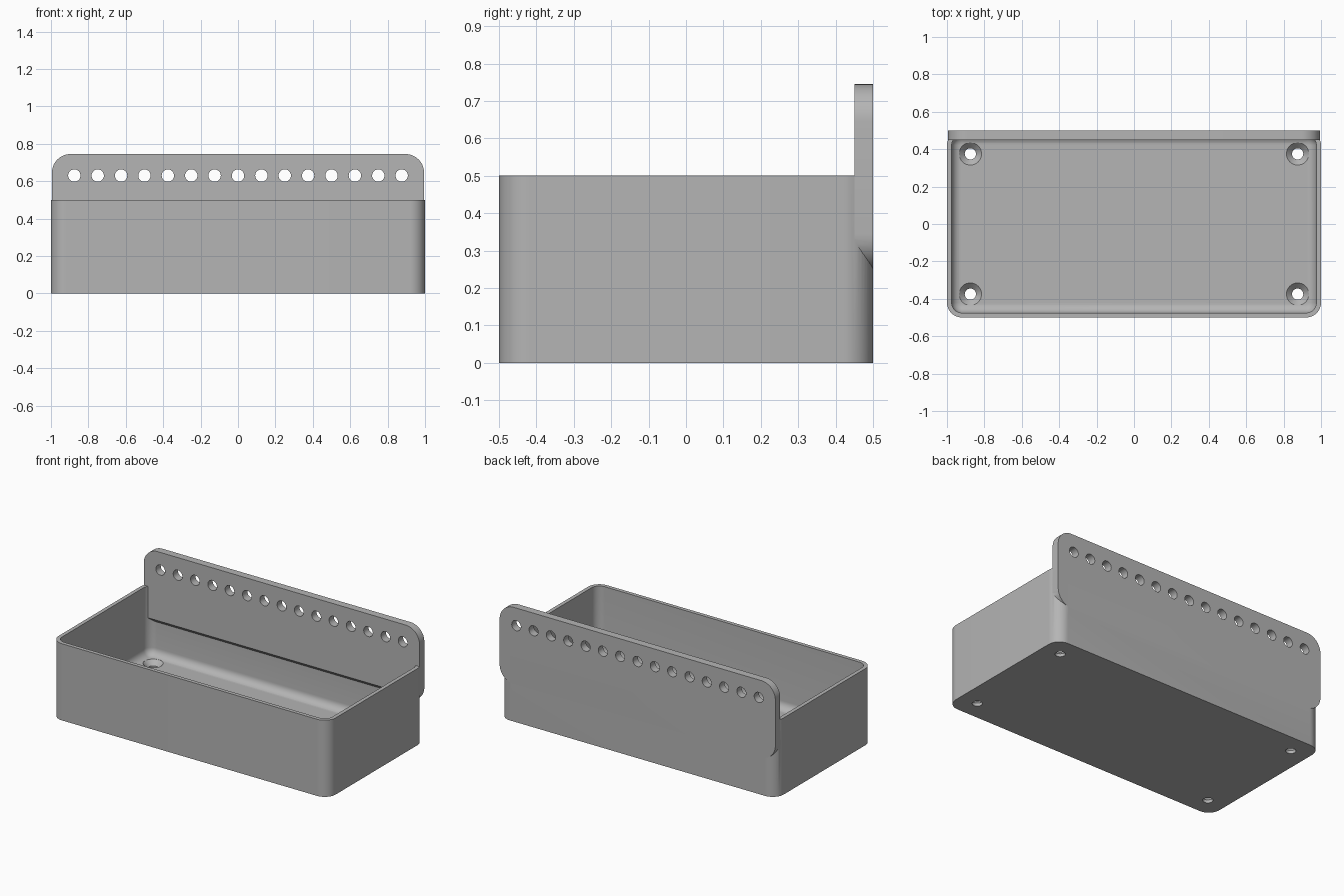
import bpy, bmesh, math

cube = bpy.data.objects.get("Cube")
if cube:
    bpy.data.objects.remove(cube, do_unlink=True)

grey = bpy.data.materials.new("plain_grey")
grey.use_nodes = True
grey.diffuse_color = (0.46, 0.46, 0.46, 1)
grey.node_tree.nodes["Principled BSDF"].inputs["Base Color"].default_value = (0.46, 0.46, 0.46, 1)


def rounded_rect(half_w, half_h, radius, steps=12):
    """Counter-clockwise outline of a rounded rectangle."""
    points = []
    for corner, (sx, sy) in enumerate([(1, 1), (-1, 1), (-1, -1), (1, -1)]):
        for i in range(steps + 1):
            a = math.pi / 2 * (corner + i / steps)
            points.append((sx * (half_w - radius) + radius * math.cos(a),
                           sy * (half_h - radius) + radius * math.sin(a)))
    return points


def circle(radius, cx=0, cy=0, sides=32):
    return [(cx + radius * math.cos(math.tau * i / sides),
             cy + radius * math.sin(math.tau * i / sides)) for i in range(sides)]


def loft(name, rings):
    """Closed solid through rings of 3D points with equal counts."""
    bm = bmesh.new()
    loops = [[bm.verts.new(p) for p in ring] for ring in rings]
    n = len(loops[0])
    for lower, upper in zip(loops, loops[1:]):
        for i in range(n):
            j = (i + 1) % n
            bm.faces.new((lower[i], lower[j], upper[j], upper[i]))
    bm.faces.new(loops[0][::-1])
    bm.faces.new(loops[-1])
    bmesh.ops.recalc_face_normals(bm, faces=bm.faces)
    mesh = bpy.data.meshes.new(name)
    bm.to_mesh(mesh)
    bm.free()
    mesh.materials.append(grey)
    obj = bpy.data.objects.new(name, mesh)
    bpy.context.collection.objects.link(obj)
    return obj


def combine(target, other, operation):
    """Apply a boolean and discard the helper."""
    mod = target.modifiers.new("boolean", "BOOLEAN")
    mod.operation, mod.solver, mod.object = operation, "EXACT", other
    bpy.context.view_layer.objects.active = target
    bpy.ops.object.modifier_apply(modifier=mod.name)
    bpy.data.objects.remove(other, do_unlink=True)


WALL, CORNER, FLOOR, FILLET = 0.025, 0.08, 0.05, 0.05


def tray_ring(inset, z):
    return [(x, y, z) for x, y in rounded_rect(1 - inset, 0.5 - inset, CORNER - inset)]


# Open tray: outer wall, rim, inner wall, filleted floor
rings = [tray_ring(0, 0), tray_ring(0, 0.5), tray_ring(WALL, 0.5)]
for i in range(9):
    a = math.pi / 2 * i / 8
    rings.append(tray_ring(WALL + FILLET * (1 - math.cos(a)),
                           FLOOR + FILLET * (1 - math.sin(a))))
tray = loft("tray", rings)

# Back plate with rounded corners and a sloped underside
outline = rounded_rect(0.995, 0.25, 0.1)
plate = loft("back_plate", [[(x, y, z + 0.495) for x, z in outline] for y in (0.45, 0.5)])
wedge_profile = [(0.3, 0.445), (0.4, 0.345), (0.55, 0.195), (0.3, 0.195)]
wedge = loft("wedge_cutter", [[(x, y, z) for y, z in wedge_profile] for x in (-1.1, 1.1)])
combine(plate, wedge, "DIFFERENCE")

# Row of round holes along the plate
for i in range(15):
    hole = circle(0.033, (i - 7) * 0.125, 0.63)
    combine(plate, loft("hole_cutter", [[(x, y, z) for x, z in hole] for y in (0.4, 0.55)]),
            "DIFFERENCE")

combine(tray, plate, "UNION")
tray.name = "tray_with_back_plate"

# Countersunk screw holes in the floor
for cx in (-0.875, 0.875):
    for cy in (-0.375, 0.375):
        steps = [(0.03, -0.02), (0.03, 0.02), (0.06, 0.05), (0.06, 0.08)]
        screw = loft("screw_cutter", [[(x, y, z) for x, y in circle(r, cx, cy)] for r, z in steps])
        combine(tray, screw, "DIFFERENCE")

bpy.ops.object.select_all(action="DESELECT")
tray.select_set(True)
bpy.context.view_layer.objects.active = tray
bpy.ops.object.shade_smooth_by_angle(angle=math.radians(30))
